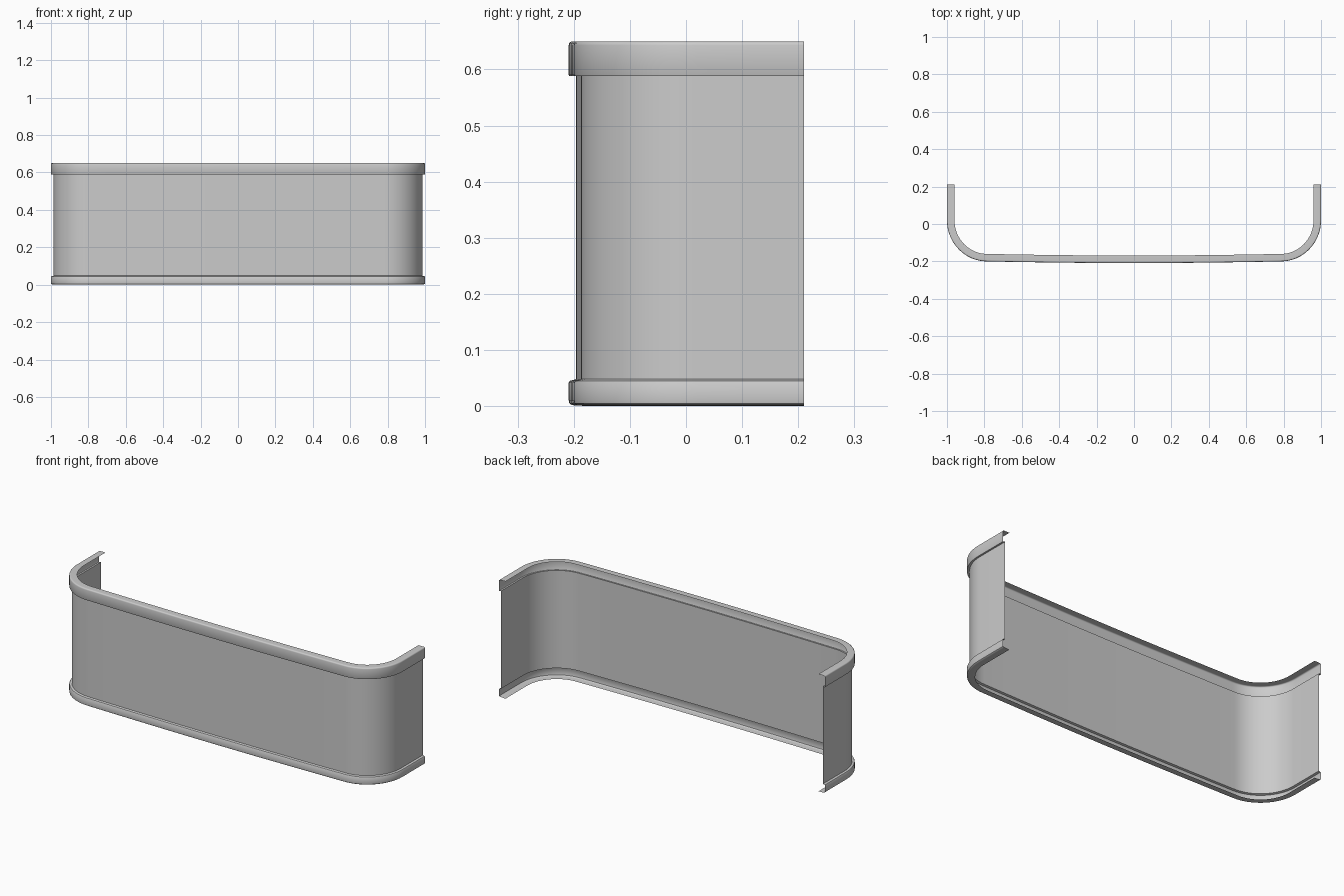
import bpy, math
from mathutils import Vector

if "Cube" in bpy.data.objects:
    bpy.data.objects.remove(bpy.data.objects["Cube"])

# U-shaped plan path: straight side, rounded corner, slightly bowed front
def half_path():
    pts = [Vector((0.0, -0.209)), Vector((0.25, -0.208)), Vector((0.5, -0.205)),
           Vector((0.68, -0.202))]
    n = 16
    for i in range(n + 1):
        a = math.pi / 2 * i / n
        pts.append(Vector((0.785 + 0.215 * math.sin(a), 0.02 - 0.22 * math.cos(a))))
    pts += [Vector((1.0, 0.12)), Vector((1.0, 0.21))]
    return pts

right = half_path()
path = [Vector((-p.x, p.y)) for p in reversed(right[1:])] + right

def outward(i):
    if i in (0, len(path) - 1):
        return Vector((-1 if i == 0 else 1, 0))
    t = (path[i + 1] - path[i]).normalized() + (path[i] - path[i - 1]).normalized()
    t.normalize()
    return Vector((t.y, -t.x))

# Sweep an open (offset, height) profile along the path
def sweep(name, profile):
    verts, faces = [], []
    m = len(profile)
    for i, p in enumerate(path):
        n = outward(i)
        for off, z in profile:
            q = p + n * off
            verts.append((q.x, q.y, z))
    for i in range(len(path) - 1):
        for j in range(m - 1):
            a, b = i * m + j, (i + 1) * m + j
            faces.append((a, b, b + 1, a + 1))
    me = bpy.data.meshes.new(name)
    me.from_pydata(verts, [], faces)
    ob = bpy.data.objects.new(name, me)
    bpy.context.collection.objects.link(ob)
    bpy.ops.object.select_all(action='DESELECT')
    ob.select_set(True)
    bpy.context.view_layer.objects.active = ob
    bpy.ops.object.shade_smooth_by_angle(angle=math.radians(40))
    return ob

# Thin panel, set back from the rims
sweep("wall_panel", [(-0.013, 0.048), (-0.013, 0.59)])

# Upper rim: step out, lip up, rounded over into an inward flange
sweep("top_rim", [(-0.013, 0.59), (-0.001, 0.588), (0, 0.59), (0, 0.643), (-0.001, 0.647),
                  (-0.004, 0.6495), (-0.008, 0.65), (-0.04, 0.65)])

# Lower rim: inward flange, rounded foot, sloped step back to the panel
sweep("bottom_rim", [(-0.04, 0.0), (-0.012, 0.001), (-0.005, 0.002), (-0.001, 0.005),
                     (0, 0.01), (0, 0.042), (-0.002, 0.045), (-0.013, 0.048)])
